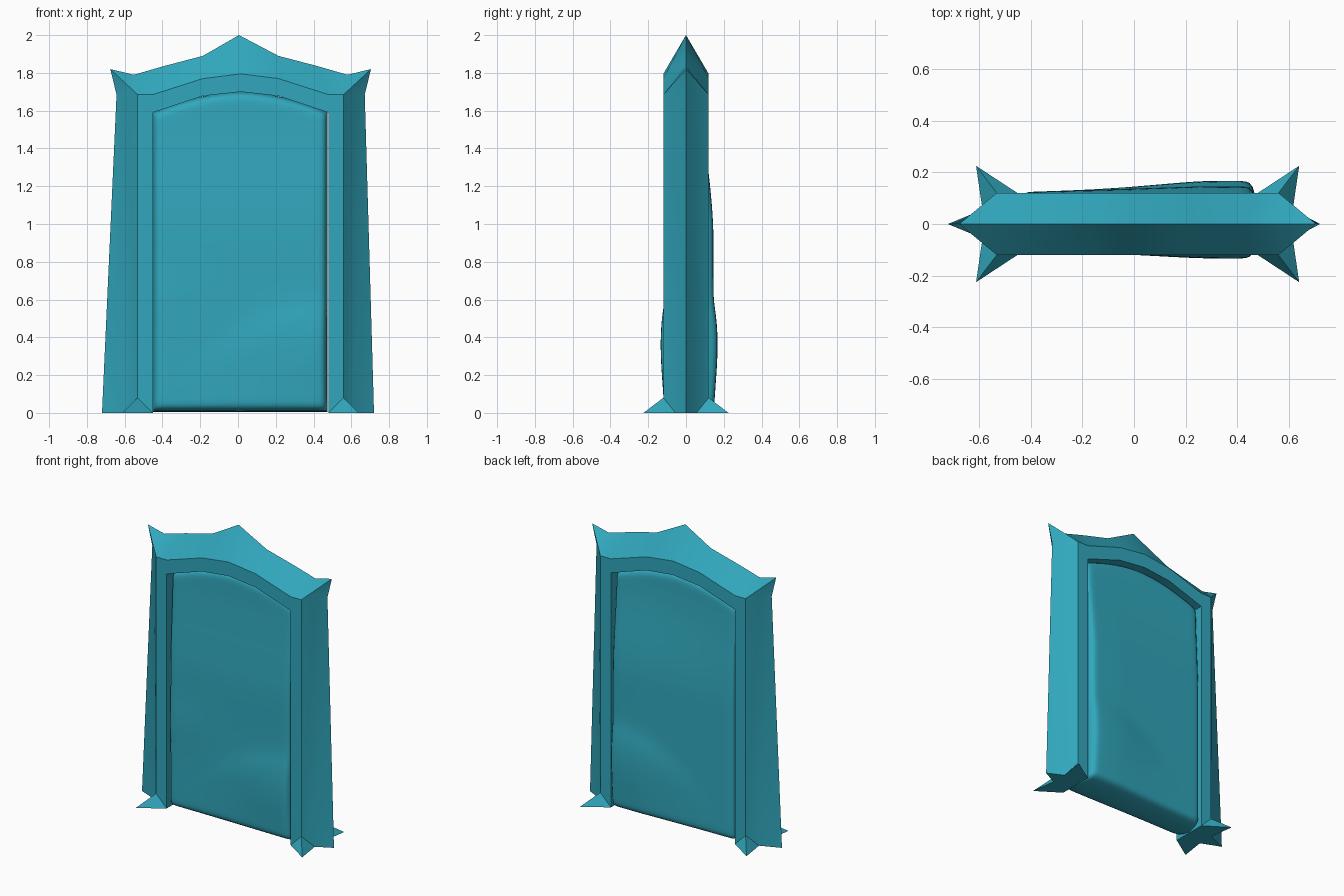
import bpy, bmesh, math

if "Cube" in bpy.data.objects:
    bpy.data.objects.remove(bpy.data.objects["Cube"])

teal = bpy.data.materials.new("teal stone")
teal.diffuse_color = (0.031, 0.39, 0.51, 1)
teal.use_nodes = True
teal.node_tree.nodes["Principled BSDF"].inputs["Base Color"].default_value = teal.diffuse_color


def finish(bm, name, angle):
    bmesh.ops.remove_doubles(bm, verts=bm.verts, dist=0.0008)
    bmesh.ops.recalc_face_normals(bm, faces=bm.faces)
    me = bpy.data.meshes.new(name)
    bm.to_mesh(me)
    bm.free()
    me.materials.append(teal)
    ob = bpy.data.objects.new(name, me)
    bpy.context.collection.objects.link(ob)
    bpy.ops.object.select_all(action='DESELECT')
    ob.select_set(True)
    bpy.context.view_layer.objects.active = ob
    bpy.ops.object.shade_smooth_by_angle(angle=math.radians(angle))
    return ob


# Frame: one quarter described by named points, mirrored left/right and front/back
D = 0.12
P = {
    # pillar
    "in0": (0.465, D, 0), "in1": (0.465, D, 1.59), "in2": (0.465, D, 1.685),
    "jamb0": (0.465, 0, 0), "jamb1": (0.465, 0, 1.59),
    "cor0": (0.545, D, 0.08), "cor1": (0.545, D, 1.685),
    "crease0": (0.60, 0.055, 0), "crease1": (0.605, 0.055, 1.69),
    "out0": (0.72, 0, 0), "out1": (0.657, 0, 1.685),
    "toe": (0.625, 0.225, 0), "horn": (0.69, 0, 1.82),
    # arch band
    "a1": (0.2, D, 1.77), "a0": (0, D, 1.795),
    "b1": (0.2, D, 1.678), "b0": (0, D, 1.70),
    "s1": (0.2, 0, 1.678), "s0": (0, 0, 1.70),
    # ridge
    "r3": (0.565, 0, 1.79), "r2": (0.41, 0, 1.835),
    "r1": (0.2, 0, 1.89), "r0": (0, 0, 2.0),
}
FACES = """in0 cor0 cor1 in2 in1|cor0 crease0 crease1 cor1|crease0 out0 out1 crease1
in0 toe cor0|cor0 toe crease0|in0 toe crease0 out0 jamb0|in0 in1 jamb1 jamb0
cor1 crease1 horn|crease1 out1 horn|cor1 horn r3|cor1 r3 r2 in2|in2 r2 r1 a1|a1 r1 r0 a0
in1 in2 a1 b1|b1 a1 a0 b0|in1 b1 s1 jamb1|b1 b0 s0 s1"""

bm = bmesh.new()
for sx in (1, -1):
    for sy in (1, -1):
        def vert(key):
            x, y, z = P[key]
            shift = 0 if key == "out0" else 0.005 if key == "r0" else 0.014
            return bm.verts.new((sx * x + shift, sy * y, z))
        for face in FACES.replace("\n", "|").split("|"):
            bm.faces.new([vert(k) for k in face.split()])
finish(bm, "arched_frame", 35)


# Rippled slab filling the doorway
def bump(x, z, cx, cz, wx, wz):
    return math.exp(-((x - cx) / wx) ** 2 - ((z - cz) / wz) ** 2)


def swell(x, z):
    # billow in the lower right with a fairly crisp upper edge
    edge = 0.57 - 0.75 * max(0, 0.45 - x) ** 2
    return 1 / (1 + math.exp((z - edge) / 0.03)) * bump(x, z, 0.36, 0.36, 0.36, 0.27)


def depth(x, z, back):
    t = min(1, max(0, (1.62 - z) / 0.7))
    t = t * t * (3 - 2 * t)
    if back:
        d = 0.095 + t * (0.028 + 0.022 * min(1, max(0, (x + 0.45) / 0.7)))
        return d + 0.022 * swell(x, z)
    d = 0.085 + 0.027 * t
    return d + 0.022 * swell(x, z) + 0.006 * bump(x, z, -0.4, 0.6, 0.2, 0.15)


def spread(i, n):
    # -1..1, denser towards both ends
    s = 2 * i / n - 1
    return math.sin(s * math.pi / 2)


NX, NZ = 36, 56
X0, X1 = -0.452, 0.475
bm = bmesh.new()
for back in (0, 1):
    grid = []
    for i in range(NX + 1):
        u = spread(i, NX)
        x = (X0 + X1) / 2 + u * (X1 - X0) / 2
        top = 1.70 - 0.11 * (abs(x - 0.014) / 0.465) ** 1.8
        col = []
        for j in range(NZ + 1):
            v = spread(j, NZ)
            z = 0.006 + (v + 1) / 2 * (top - 0.006)
            rim = math.sqrt(max(0, (1 - abs(u) ** 40) * (1 - abs(v) ** 60)))
            y = depth(x, z, back) * rim
            col.append(bm.verts.new((x, y if back else -y, z)))
        grid.append(col)
    for i in range(NX):
        for j in range(NZ):
            bm.faces.new((grid[i][j], grid[i + 1][j], grid[i + 1][j + 1], grid[i][j + 1]))
finish(bm, "rippled_panel", 60)
